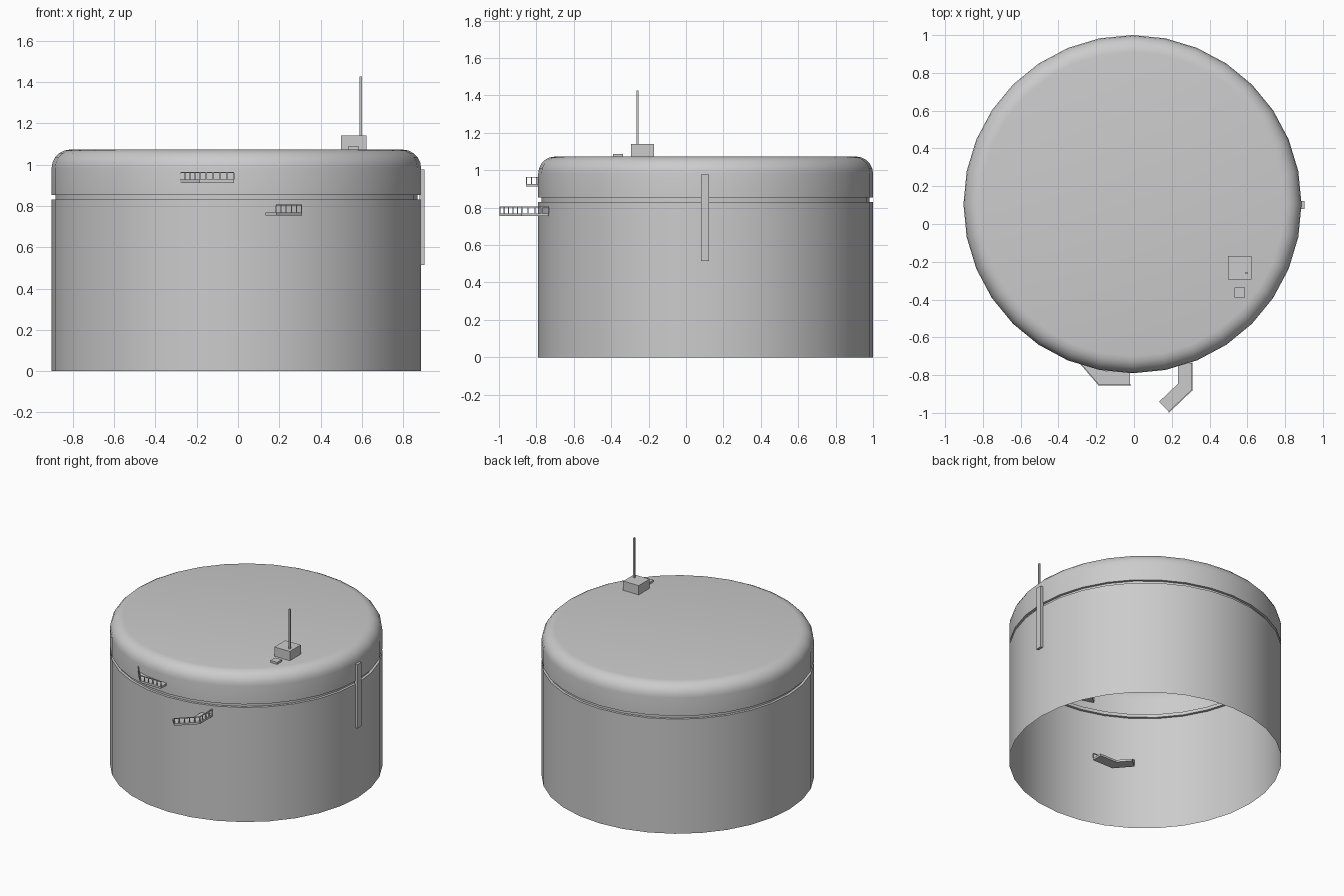
import bpy, bmesh, math
from mathutils import Vector

if "Cube" in bpy.data.objects:
    bpy.data.objects.remove(bpy.data.objects["Cube"])

CX, CY, R, SIDES = -0.008, 0.105, 0.895, 32


def finish(name, bm, smooth=False):
    bmesh.ops.recalc_face_normals(bm, faces=bm.faces)
    me = bpy.data.meshes.new(name)
    bm.to_mesh(me)
    bm.free()
    ob = bpy.data.objects.new(name, me)
    bpy.context.collection.objects.link(ob)
    if smooth:
        bpy.ops.object.select_all(action='DESELECT')
        ob.select_set(True)
        bpy.context.view_layer.objects.active = ob
        bpy.ops.object.shade_smooth_by_angle(angle=math.radians(35))
    return ob


def add_box(bm, lo, hi):
    verts = bmesh.ops.create_cube(bm, size=1)['verts']
    for v in verts:
        v.co = [(a + b) / 2 + c * (b - a) for a, b, c in zip(lo, hi, v.co)]


def box(name, lo, hi):
    bm = bmesh.new()
    add_box(bm, lo, hi)
    return finish(name, bm)


def add_prism(bm, pts, z0, z1):
    lower = [bm.verts.new((x, y, z0)) for x, y in pts]
    upper = [bm.verts.new((x, y, z1)) for x, y in pts]
    bm.faces.new(lower)
    bm.faces.new(upper)
    n = len(pts)
    for i in range(n):
        j = (i + 1) % n
        bm.faces.new((lower[i], lower[j], upper[j], upper[i]))


# Drum shell: open bottom, recessed seam, rounded top edge
profile = [(R, 0), (R, 0.83), (R - 0.018, 0.83), (R - 0.018, 0.853), (R, 0.853)]
b = 0.09
for i in range(6):
    a = math.pi / 2 * i / 5
    profile.append((R - b + b * math.cos(a), 1.073 - b + b * math.sin(a)))
bm = bmesh.new()
rings = []
for r, z in profile:
    rings.append([bm.verts.new((CX + r * math.cos(2 * math.pi * i / SIDES),
                                CY + r * math.sin(2 * math.pi * i / SIDES), z))
                  for i in range(SIDES)])
for p, q in zip(rings, rings[1:]):
    for i in range(SIDES):
        j = (i + 1) % SIDES
        bm.faces.new((p[i], p[j], q[j], q[i]))
bm.faces.new(rings[-1])
finish('drum_shell', bm, True)


# Bent balcony: slab along an outer edge path with a railing on that edge
def balcony(name, path, z, width=0.078):
    p = [Vector(q) for q in path]
    d1, d2 = (p[1] - p[0]).normalized(), (p[2] - p[1]).normalized()
    side = 1 if d1.cross(d2) > 0 else -1
    n1 = Vector((-d1.y, d1.x)) * side
    n2 = Vector((-d2.y, d2.x)) * side
    mitre = (n1 + n2) / (1 + n1.dot(n2))
    inner = [p[0] + n1 * width, p[1] + mitre * width, p[2] + n2 * width]
    bm = bmesh.new()
    add_prism(bm, p + inner[::-1], z, z + 0.015)
    t, top = 0.006, z + 0.053
    # top rail
    add_prism(bm, p + [p[2] + n2 * t, p[1] + mitre * t, p[0] + n1 * t], top - 0.005, top)
    # posts
    for s, e, n in ((p[0], p[1], n1), (p[1], p[2], n2)):
        count = round((e - s).length / 0.035)
        for i in range(count + 1):
            c = s.lerp(e, i / count) + n * t / 2
            add_box(bm, (c.x - t / 2, c.y - t / 2, z + 0.015),
                    (c.x + t / 2, c.y + t / 2, top - 0.005))
    finish(name, bm)


upper = [(-0.02, -0.855), (-0.187, -0.855), (-0.282, -0.745)]
balcony('upper_balcony', upper, 0.912)
balcony('lower_balcony', [(0.31, -0.735), (0.31, -0.88), (0.187, -0.997)], 0.754)
# Balcony inside the hollow drum
balcony('inner_balcony', [(x - 0.12, y + 0.27) for x, y in upper], 0.355)

# Roof equipment
box('roof_box', (0.498, -0.295, 1.07), (0.622, -0.17, 1.14))
box('small_roof_box', (0.533, -0.39, 1.07), (0.587, -0.337, 1.088))
box('antenna', (0.589, -0.265, 1.13), (0.601, -0.253, 1.427))

# Vertical strip on the right side
box('side_strip', (0.878, 0.08, 0.515), (0.903, 0.123, 0.977))
